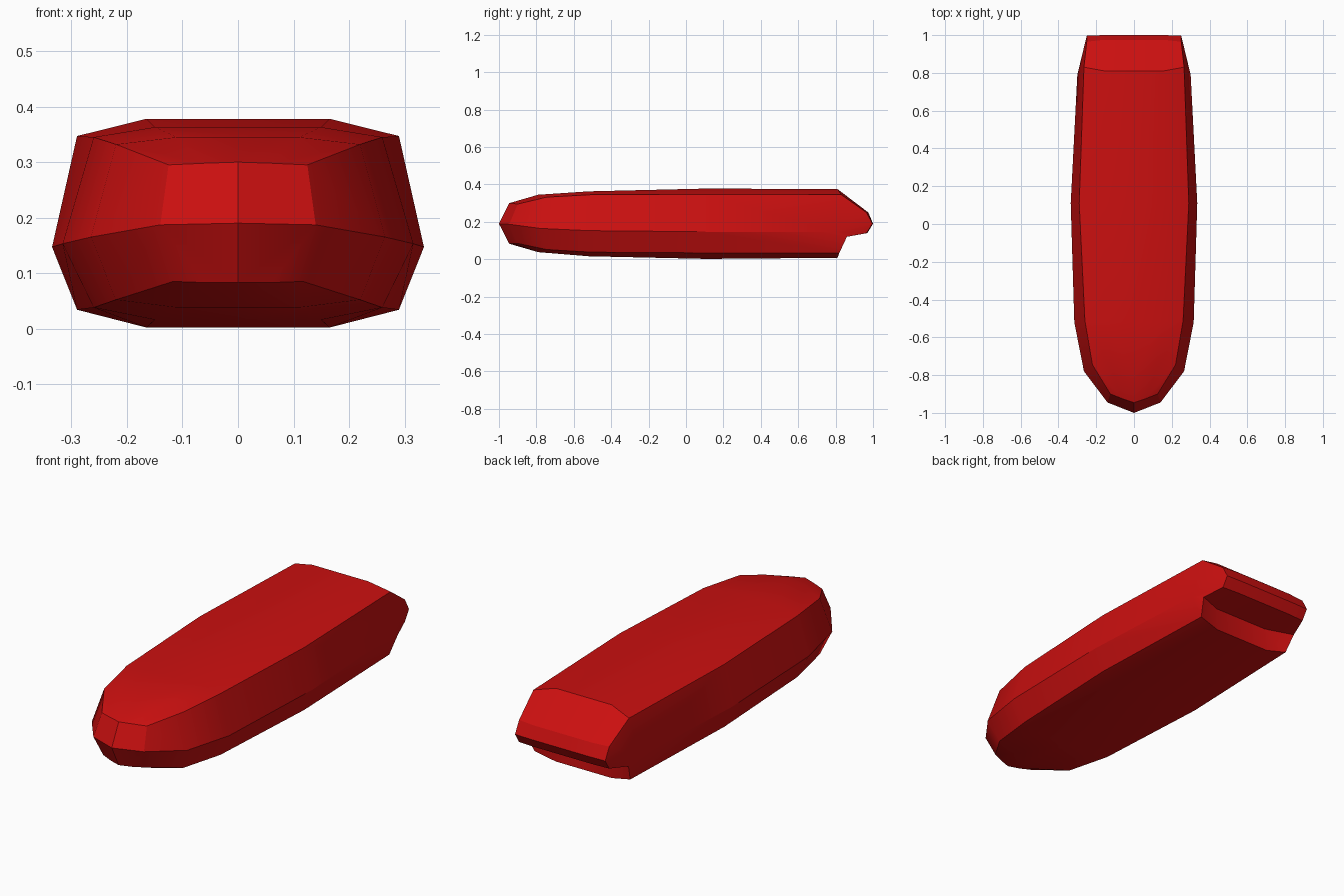
import bpy, bmesh, math

if "Cube" in bpy.data.objects:
    bpy.data.objects.remove(bpy.data.objects["Cube"])

red = bpy.data.materials.new("red")
red.diffuse_color = (0.6, 0.005, 0.005, 1)
red.use_nodes = True
red.node_tree.nodes["Principled BSDF"].inputs["Base Color"].default_value = red.diffuse_color

bm = bmesh.new()


def row(*pts):
    return [bm.verts.new(p) for p in pts]


def strip(a, b):
    for i in range(len(a) - 1):
        bm.faces.new((a[i], a[i + 1], b[i + 1], b[i]))


def ring(top, shoulder, mid, low, bottom):
    # half cross-section; each argument is (x, y, z), centre points have x = 0
    return row((0, top[1], top[2]), top, shoulder, mid, low, bottom,
               (0, bottom[1], bottom[2]))


# half cross-sections of the body, front to back
nose = row((0, -.945, .3), (.06, -.925, .298), (.125, -.9, .295), (.14, -.945, .187),
           (.117, -.9, .085), (.06, -.925, .083), (0, -.945, .083))
rings = [
    nose,
    ring((.11, -.79, .345), (.22, -.745, .332), (.265, -.78, .165), (.22, -.745, .052), (.11, -.79, .038)),
    ring((.15, -.52, .363), (.26, -.51, .345), (.316, -.52, .153), (.26, -.51, .038), (.15, -.52, .016)),
    ring((.165, .11, .378), (.29, .11, .347), (.335, .11, .147), (.29, .11, .034), (.165, .11, .002)),
    ring((.155, .81, .375), (.265, .83, .345), (.3, .79, .147), (.265, .82, .034), (.155, .81, .008)),
]
for a, b in zip(rings, rings[1:]):
    strip(a, b)

# pointed front end
tip = bm.verts.new((0, -1, .19))
bm.faces.new(nose[:4] + [tip])
bm.faces.new([tip] + nose[3:])

# rear slope, overhanging lip and recess under it
end = rings[-1]
lip_top = row((0, .975, .25), (.16, .975, .25), (.25, .965, .25))
lip_mid = row((0, 1, .19), (.16, 1, .19), (.25, .997, .19))
lip_low = row((0, .97, .14), (.16, .97, .14), (.25, .965, .14))
recess = row((0, .8, .13), (.15, .8, .13), (.283, .86, .12))
rows = [end[:3], lip_top, lip_mid, lip_low, recess, [end[6], end[5], end[4]]]
for a, b in zip(rows, rows[1:]):
    strip(a, b)

# side fan closing the rear corner
corner = [r[2] for r in rows]
for a, b in zip(corner, corner[1:]):
    bm.faces.new((end[3], a, b))

# mirror the half body
half = bm.verts[:] + bm.edges[:] + bm.faces[:]
bmesh.ops.mirror(bm, geom=half, axis='X', merge_dist=1e-4)
bmesh.ops.remove_doubles(bm, verts=bm.verts[:], dist=1e-4)
bmesh.ops.recalc_face_normals(bm, faces=bm.faces[:])

mesh = bpy.data.meshes.new("body")
bm.to_mesh(mesh)
bm.free()
mesh.materials.append(red)
body = bpy.data.objects.new("body", mesh)
bpy.context.collection.objects.link(body)
body.select_set(True)
bpy.context.view_layer.objects.active = body
bpy.ops.object.shade_smooth_by_angle(angle=math.radians(28))
